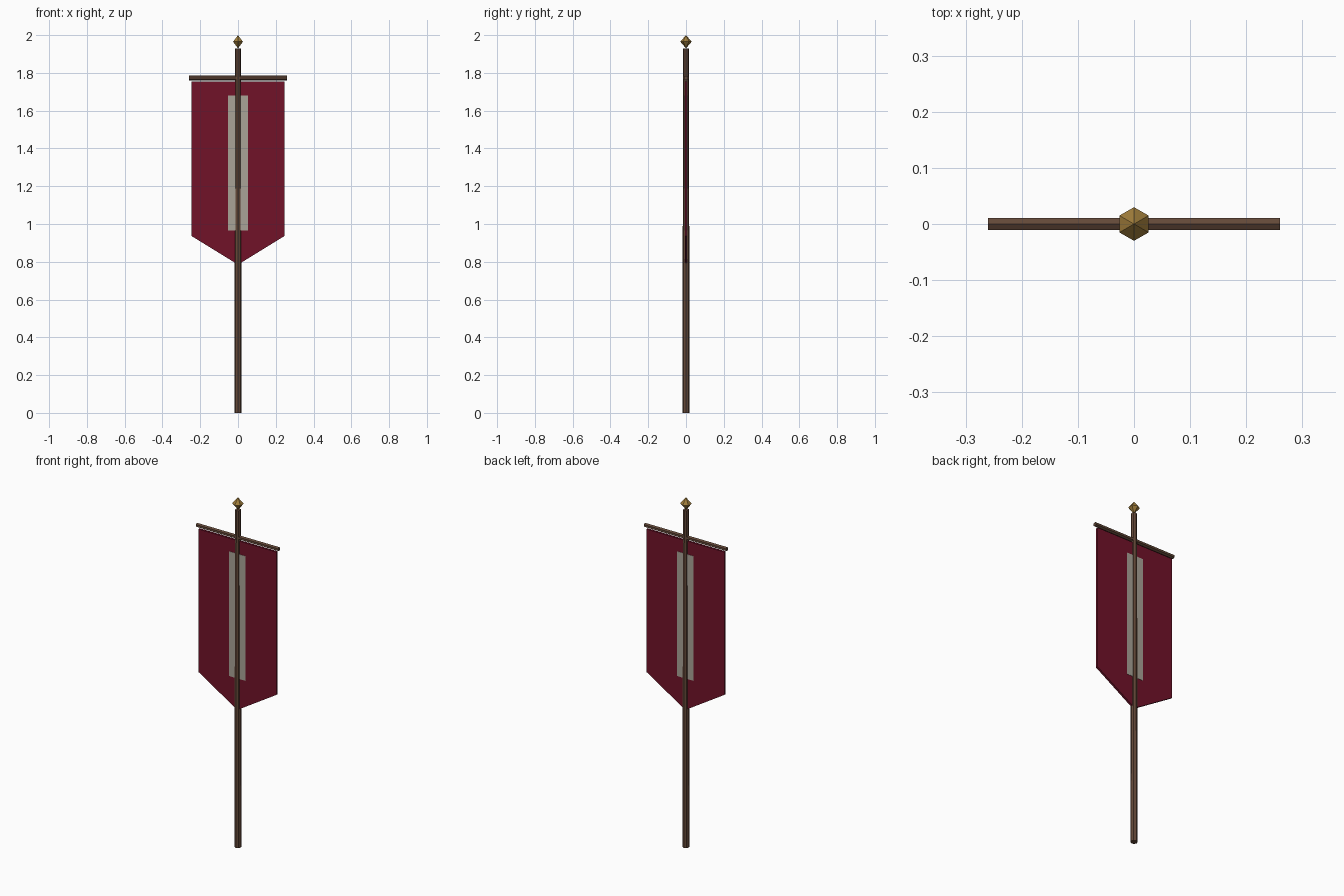
import bpy, bmesh, math

if "Cube" in bpy.data.objects:
    bpy.data.objects.remove(bpy.data.objects["Cube"])


def material(name, rgb):
    m = bpy.data.materials.new(name)
    m.diffuse_color = (*rgb, 1.0)
    m.use_nodes = True
    m.node_tree.nodes["Principled BSDF"].inputs["Base Color"].default_value = m.diffuse_color
    return m


wood = material("brown wood", (0.125, 0.065, 0.04))
gold = material("dull gold", (0.36, 0.21, 0.045))
red = material("crimson cloth", (0.165, 0.006, 0.022))
pale = material("pale cloth", (0.40, 0.37, 0.31))


def cone(name, sides, r1, r2, depth, loc, mat, rot=(0, 0, 0)):
    bpy.ops.mesh.primitive_cone_add(vertices=sides, radius1=r1, radius2=r2,
                                    depth=depth, location=loc, rotation=rot)
    ob = bpy.context.object
    ob.name = name
    ob.data.materials.append(mat)
    return ob


def slab(name, outline, half, mat):
    """Flat x-z outline extruded evenly to both sides of y = 0."""
    bm = bmesh.new()
    face = bm.faces.new([bm.verts.new((x, -half, z)) for x, z in outline])
    ext = bmesh.ops.extrude_face_region(bm, geom=[face])
    verts = [g for g in ext["geom"] if isinstance(g, bmesh.types.BMVert)]
    bmesh.ops.translate(bm, verts=verts, vec=(0, 2 * half, 0))
    bmesh.ops.recalc_face_normals(bm, faces=bm.faces[:])
    me = bpy.data.meshes.new(name)
    bm.to_mesh(me)
    bm.free()
    me.materials.append(mat)
    ob = bpy.data.objects.new(name, me)
    bpy.context.collection.objects.link(ob)
    return ob


# Tapered pole
cone("pole", 8, 0.019, 0.0155, 1.93, (0, 0, 0.965), wood)

# Six-sided crossbar, ridge upwards
cone("crossbar", 6, 0.012, 0.012, 0.52, (0, 0, 1.773), wood,
     (0, math.pi / 2, 0)).rotation_euler = (math.pi / 2, 0, math.pi / 2)

# Faceted finial: two cones base to base, open where they meet
bm = bmesh.new()
ring = [bm.verts.new((0.03 * math.sin(i * math.pi / 3),
                      0.03 * math.cos(i * math.pi / 3), 1.965)) for i in range(6)]
for z in (1.93, 2.0):
    tip = bm.verts.new((0, 0, z))
    for i in range(6):
        bm.faces.new((ring[i], ring[(i + 1) % 6], tip))
bmesh.ops.recalc_face_normals(bm, faces=bm.faces[:])
mesh = bpy.data.meshes.new("finial")
bm.to_mesh(mesh)
bm.free()
mesh.materials.append(gold)
bpy.context.collection.objects.link(bpy.data.objects.new("finial", mesh))

# Pointed banner and the stripe showing on both faces
slab("banner", [(-0.247, 1.755), (-0.247, 0.937), (0, 0.785),
                (0.247, 0.937), (0.247, 1.755)], 0.006, red)
slab("stripe", [(-0.053, 1.68), (-0.053, 0.966),
                (0.053, 0.966), (0.053, 1.68)], 0.0075, pale)
